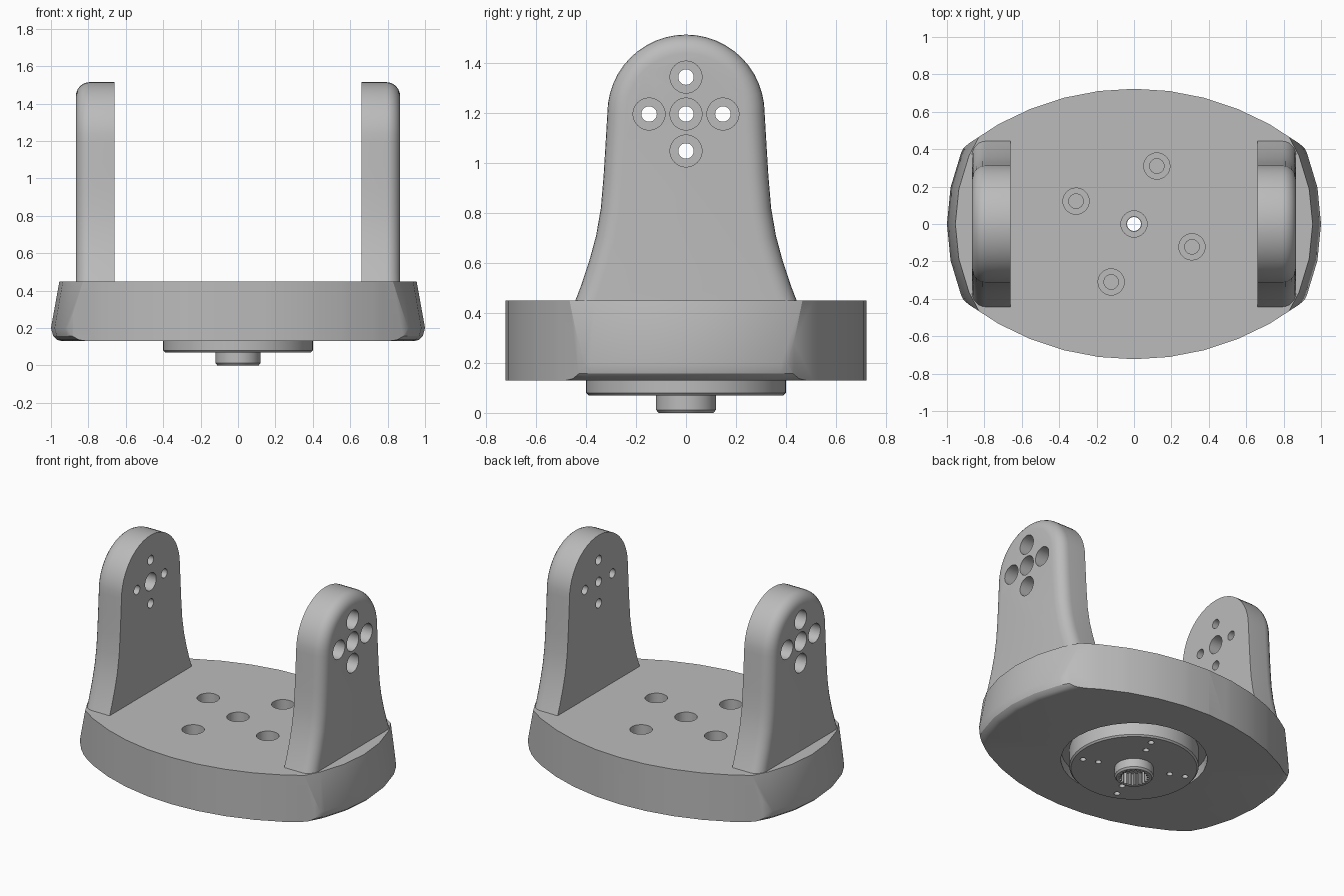
import bpy, bmesh, math
from mathutils import Matrix, Vector

old = bpy.data.objects.get("Cube")
if old:
    bpy.data.objects.remove(old, do_unlink=True)

grey = bpy.data.materials.new("satin grey")
grey.use_nodes = True
GREY = (0.5, 0.5, 0.5, 1)
grey.diffuse_color = GREY
grey.node_tree.nodes["Principled BSDF"].inputs["Base Color"].default_value = GREY


def finish(bm, name):
    bmesh.ops.recalc_face_normals(bm, faces=bm.faces)
    mesh = bpy.data.meshes.new(name)
    bm.to_mesh(mesh)
    bm.free()
    mesh.materials.append(grey)
    obj = bpy.data.objects.new(name, mesh)
    bpy.context.collection.objects.link(obj)
    return obj


def lathe(name, profile, steps):
    """Revolve (radius, z) points about the z axis."""
    bm = bmesh.new()
    verts = [bm.verts.new((r, 0, z)) for r, z in profile]
    edges = [bm.edges.new(pair) for pair in zip(verts, verts[1:])]
    bmesh.ops.spin(bm, geom=verts + edges, cent=(0, 0, 0), axis=(0, 0, 1),
                   angle=math.tau, steps=steps, use_merge=True)
    bmesh.ops.remove_doubles(bm, verts=bm.verts, dist=1e-5)
    return finish(bm, name)


def prism(name, points, offset):
    """Extrude a closed outline along an offset vector."""
    bm = bmesh.new()
    face = bm.faces.new([bm.verts.new(p) for p in points])
    out = bmesh.ops.extrude_face_region(bm, geom=[face])
    moved = [v for v in out["geom"] if isinstance(v, bmesh.types.BMVert)]
    bmesh.ops.translate(bm, verts=moved, vec=offset)
    return finish(bm, name)


def rod(radius, start, end):
    """Cylinder cutter between two points."""
    a, b = Vector(start), Vector(end)
    turn = (b - a).to_track_quat('Z', 'Y').to_matrix().to_4x4()
    bm = bmesh.new()
    bmesh.ops.create_cone(bm, cap_ends=True, segments=32, radius1=radius, radius2=radius,
                          depth=(b - a).length,
                          matrix=Matrix.Translation((a + b) / 2) @ turn)
    return finish(bm, "cutter")


def combine(obj, other, operation='DIFFERENCE'):
    mod = obj.modifiers.new("cut", 'BOOLEAN')
    mod.operation, mod.solver, mod.object = operation, 'EXACT', other
    bpy.context.view_layer.objects.active = obj
    bpy.ops.object.modifier_apply(modifier=mod.name)
    bpy.data.objects.remove(other, do_unlink=True)


def smooth(obj):
    bpy.ops.object.select_all(action='DESELECT')
    obj.select_set(True)
    bpy.context.view_layer.objects.active = obj
    bpy.ops.object.shade_smooth_by_angle(angle=math.radians(30))


# Base plate: two shallow arcs trimmed by a tapered round with a soft lower edge
BOTTOM, TOP = 0.13, 0.45
R, SHIFT, HALF = 1.48, 0.757, 1.02
arc = [(R * math.sin(HALF * i / 8), R * math.cos(HALF * i / 8) - SHIFT) for i in range(-8, 9)]
outline = arc + [(-x, -y) for x, y in arc]
base_plate = lathe("base_plate", [(0, BOTTOM), (0.94, BOTTOM), (0.967, 0.137), (0.988, 0.157),
                                  (1.0, 0.2), (0.955, TOP), (0, TOP)], 32)
combine(base_plate, prism("trim", [(x, y, 0) for x, y in outline], (0, 0, 1)), 'INTERSECT')

# Recess under the plate and the counterbored screw holes
combine(base_plate, rod(0.453, (0, 0, 0), (0, 0, 0.2)))
spots = [(0.333 * math.cos(a), 0.333 * math.sin(a))
         for a in (math.radians(68.5 + 90 * k) for k in range(4))]
for x, y in spots + [(0, 0)]:
    combine(base_plate, rod(0.07, (x, y, 0.3), (x, y, 0.6)))
    combine(base_plate, rod(0.039, (x, y, 0.1), (x, y, 0.4)))
smooth(base_plate)

# Drive disc with a hub below it
drive_disc = lathe("drive_disc", [(0, 0.205), (0.4, 0.205), (0.4, 0.08), (0.39, 0.07), (0.12, 0.07),
                                  (0.12, 0.012), (0.11, 0), (0, 0)], 64)
TEETH = 20
spline = []
for i in range(TEETH * 4):
    r = 0.095 if i % 4 < 2 else 0.08
    a = math.tau * i / (TEETH * 4)
    spline.append((r * math.cos(a), r * math.sin(a), -0.05))
combine(drive_disc, prism("spline", spline, (0, 0, 0.13)))
combine(drive_disc, rod(0.037, (0, 0, -0.1), (0, 0, 0.3)))
for x, y in spots:
    for f in (1, 0.7):
        combine(drive_disc, rod(0.019, (x * f, y * f, 0), (x * f, y * f, 0.16)))
smooth(drive_disc)

# Upright arms: flared sides, round top, rounded outer edge
INNER, OUTER, PIVOT, TIP = 0.66, 0.867, 1.2, 0.315
flare = [(0.447, 0.44), (0.42, 0.51), (0.387, 0.61), (0.36, 0.71), (0.341, 0.82),
         (0.33, 0.95), (0.322, 1.08)]
crown = [(TIP * math.cos(math.pi * i / 24), PIVOT + TIP * math.sin(math.pi * i / 24))
         for i in range(25)]
side = flare + crown + [(-y, z) for y, z in reversed(flare)]


def make_arm(name, s):
    arm = prism(name, [(s * INNER, y, z) for y, z in side], (s * (OUTER - INNER), 0, 0))
    bm = bmesh.new()
    bm.from_mesh(arm.data)
    rim = [e for e in bm.edges
           if all(abs(v.co.x) > OUTER - 0.01 for v in e.verts)
           and any(v.co.z > TOP for v in e.verts)]
    bmesh.ops.bevel(bm, geom=rim, offset=0.075, segments=6, profile=0.5, affect='EDGES')
    bm.to_mesh(arm.data)
    bm.free()
    # Cross of five counterbored holes
    d = 0.148
    for y, z in ((0, 0), (d, 0), (-d, 0), (0, d), (0, -d)):
        z += PIVOT - 0.003
        combine(arm, rod(0.064, (s * 0.74, y, z), (s, y, z)))
        wide = s < 0 and y == 0 and abs(z - PIVOT) < 0.01
        combine(arm, rod(0.06 if wide else 0.031, (s * 0.6, y, z), (s * 0.8, y, z)))
    smooth(arm)


make_arm("left_arm", 1)
make_arm("right_arm", -1)
